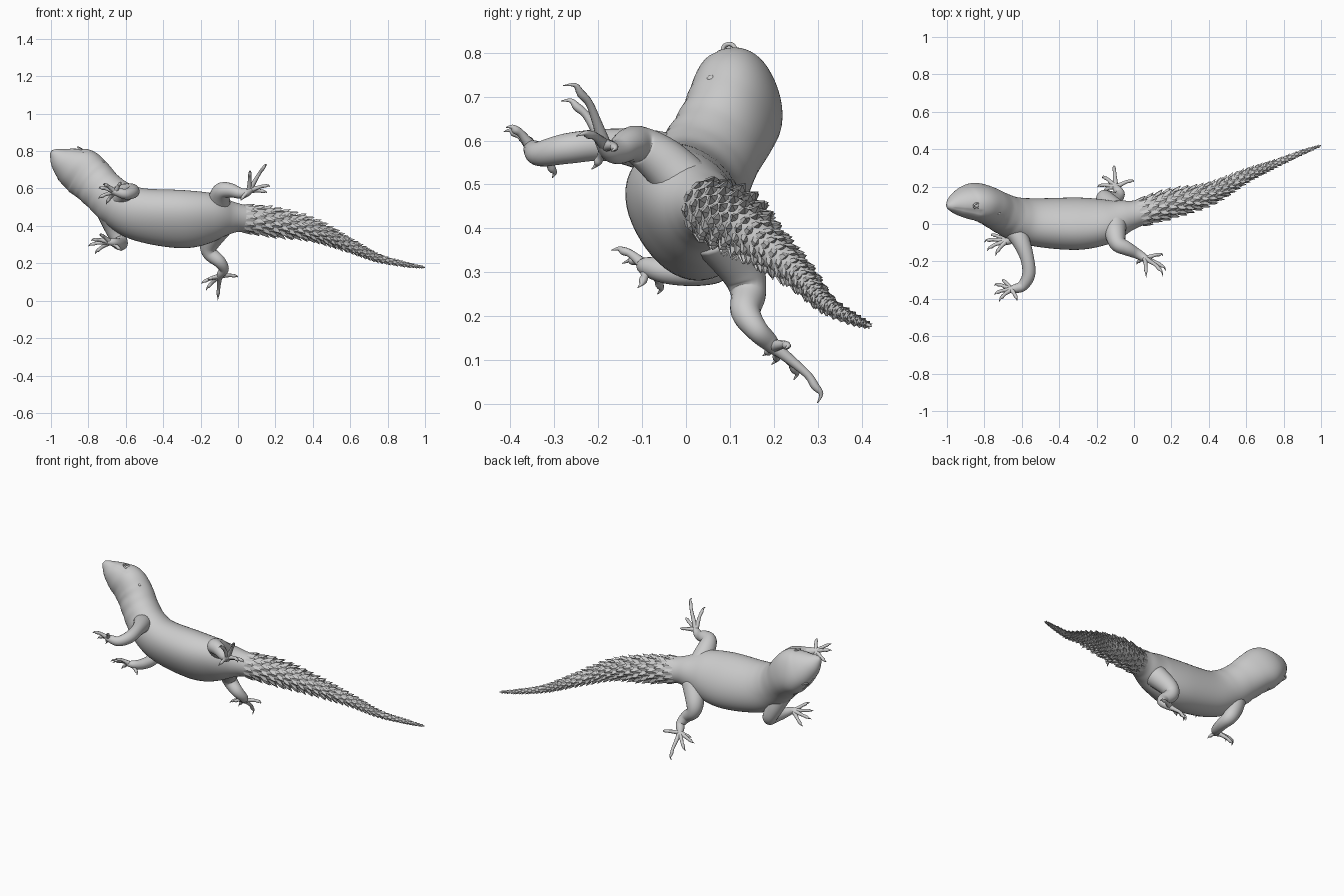
import bpy, bmesh, math
from mathutils import Vector

if "Cube" in bpy.data.objects:
    bpy.data.objects.remove(bpy.data.objects["Cube"])

UP = Vector((0, 0.85, 0.53))      # direction of the animal's back (body is rolled)


def spline(pts, n):
    """Catmull-Rom through tuples of any length, n steps per span."""
    out = []
    for i in range(len(pts) - 1):
        p0, p1 = pts[max(i - 1, 0)], pts[i]
        p2, p3 = pts[i + 1], pts[min(i + 2, len(pts) - 1)]
        for s in range(n):
            t = s / n
            out.append([0.5 * (2 * b + (c - a) * t + (2 * a - 5 * b + 4 * c - d) * t * t
                               + (3 * b - a - 3 * c + d) * t ** 3)
                        for a, b, c, d in zip(p0, p1, p2, p3)])
    out.append(list(pts[-1]))
    return out


def frames(path, hint=None):
    """Position, tangent, back direction, right-hand direction at each point."""
    res, u = [], Vector((0.31, 0.52, 0.8))
    for i, p in enumerate(path):
        a, b = path[max(i - 1, 0)], path[min(i + 1, len(path) - 1)]
        t = (Vector(b[:3]) - Vector(a[:3])).normalized()
        h = hint(p) if hint else u
        u = (h - t * h.dot(t)).normalized()
        res.append((Vector(p[:3]), t, u, u.cross(t)))
    return res


def finish(name, bm, smooth=True):
    bmesh.ops.recalc_face_normals(bm, faces=bm.faces)
    me = bpy.data.meshes.new(name)
    bm.to_mesh(me)
    bm.free()
    for f in me.polygons:
        f.use_smooth = smooth
    ob = bpy.data.objects.new(name, me)
    bpy.context.collection.objects.link(ob)
    return ob


def loft(bm, path, seg, hint=None, shape=None):
    """Skin elliptical rings (x, y, z, half width, half height) into a closed tube."""
    rings = []
    for p, (c, t, u, r) in zip(path, frames(path, hint)):
        ring = []
        for k in range(seg):
            a = 2 * math.pi * k / seg
            f = shape(p, a) if shape else 1
            ring.append(bm.verts.new(c + (r * (math.cos(a) * p[3]) + u * (math.sin(a) * p[4])) * f))
        rings.append(ring)
    for A, B in zip(rings, rings[1:]):
        for k in range(seg):
            bm.faces.new((A[k], A[k - 1], B[k - 1], B[k]))
    bm.faces.new(rings[0])
    bm.faces.new(rings[-1])


# ---- head, body and tail as one skin
spine = [(-0.998, 0.095, 0.797, 0.010, 0.010), (-0.982, 0.098, 0.785, 0.034, 0.029),
         (-0.945, 0.106, 0.755, 0.072, 0.060), (-0.89, 0.114, 0.719, 0.109, 0.086),
         (-0.835, 0.115, 0.688, 0.129, 0.097), (-0.78, 0.098, 0.643, 0.124, 0.101),
         (-0.72, 0.066, 0.583, 0.119, 0.105), (-0.64, 0.03, 0.516, 0.130, 0.112),
         (-0.52, 0.009, 0.461, 0.149, 0.120), (-0.3, 0.004, 0.438, 0.163, 0.126),
         (-0.15, 0.014, 0.444, 0.141, 0.109), (-0.05, 0.04, 0.445, 0.095, 0.085),
         (0.03, 0.06, 0.44, 0.074, 0.068), (0.2, 0.110, 0.418, 0.066, 0.063),
         (0.4, 0.160, 0.378, 0.050, 0.047), (0.6, 0.258, 0.294, 0.030, 0.028),
         (0.75, 0.32, 0.228, 0.018, 0.017), (0.9, 0.383, 0.193, 0.010, 0.010),
         (1.0, 0.42, 0.178, 0.003, 0.003)]


def back(p):
    w = min(max((-0.6 - p[0]) / 0.25, 0), 1)
    return UP.lerp(Vector((0, 0.91, 0.4)), w)


def skin_shape(p, a):
    f, s = 1.0, math.sin(a)
    if -0.985 < p[0] < -0.86 and abs(s + 0.15) < 0.07:        # mouth crease
        f -= 0.045
    if -0.80 < p[0] < -0.62 and s < 0.3:                      # throat folds
        f += 0.012 * math.sin(p[0] * 150) * min(1, (0.3 - s))
    if -0.6 < p[0] < 0:                                       # full flanks, flatter belly
        f += 0.035 * math.sin(-math.pi * p[0] / 0.6) * math.sin(2 * a) ** 2 * (s < 0)
    if -0.95 < p[0] < -0.72 and s > 0:                        # squared crown
        f += 0.05 * math.sin(math.pi * (p[0] + 0.95) / 0.23) * math.sin(2 * a) ** 2
    return f


path = spline(spine, 8)
bm = bmesh.new()
loft(bm, path, 48, back, skin_shape)
finish("body_skin", bm)

# ---- whorls of keeled spiny scales round the tail
tail = [p for p in spline(spine, 40) if p[0] > 0.02]
tf = frames(tail, back)
bm = bmesh.new()
run, nxt, row = 0.0, 0.0, 0
for i in range(1, len(tail) - 12):
    run += (tf[i][0] - tf[i - 1][0]).length
    if run < nxt:
        continue
    c, t, u, r = tf[i]
    rad, tall = tail[i][3:]
    step = 0.012 + 0.50 * rad
    nxt, row = run + step, row + 1
    n = 13 if rad > 0.04 else 10 if rad > 0.018 else 7
    half = math.pi / n
    grow = min(1, 0.5 + run * 5)
    for k in range(n):
        a0 = 2 * half * (k + 0.5 * (row % 2))
        h = (0.003 + 0.25 * rad) * grow

        def pt(da, along, off):
            a = a0 + da * half
            return bm.verts.new(c + t * (along * step) + r * (math.cos(a) * (rad + off))
                                + u * (math.sin(a) * (tall + off)))
        f0, f1 = pt(-0.8, -0.2, -0.03 * rad), pt(0.8, -0.2, -0.03 * rad)
        c0, c1 = pt(-0.95, 0.75, 0.25 * h), pt(0.95, 0.75, 0.25 * h)
        m, tip, low = pt(0, 0.5, 0.65 * h), pt(0, 1.25, h), pt(0, 0.75, -0.1 * rad)
        for f in ((f0, f1, m), (f1, c1, m), (c1, tip, m), (tip, c0, m), (c0, f0, m),
                  (c1, low, tip), (tip, low, c0), (f1, low, c1), (c0, low, f0), (f1, f0, low)):
            bm.faces.new(f)
finish("tail_scales", bm, False)


# ---- legs: limb path (x, y, z, radius) and toe tips
def leg(name, limb, tips):
    bm = bmesh.new()
    loft(bm, spline([(*p, p[3]) for p in limb], 7), 20)
    base, wrist = Vector(limb[-1][:3]), Vector(limb[-2][:3])
    for tip in tips:
        tip = Vector(tip)
        root = wrist.lerp(base, 0.5)
        d = tip - root
        lift = UP * (0.15 * d.length)
        toe = [(*root, 0.016), (*(root + d * 0.3 + lift * 0.5), 0.0115),
               (*(root + d * 0.6 + lift * 0.9), 0.009), (*(root + d * 0.78 + lift * 0.8), 0.0095),
               (*(root + d * 0.92 + lift * 0.8), 0.005), (*tip, 0.001)]
        loft(bm, spline([(*p, p[3]) for p in toe], 4), 10)
    finish(name, bm)


leg("front_leg_left",
    [(-0.66, 0.0, 0.54, 0.065), (-0.61, -0.08, 0.575, 0.05), (-0.572, -0.18, 0.590, 0.037),
     (-0.563, -0.27, 0.582, 0.035), (-0.595, -0.33, 0.570, 0.029), (-0.64, -0.347, 0.578, 0.023),
     (-0.672, -0.355, 0.588, 0.014)],
    [(-0.72, -0.415, 0.62), (-0.745, -0.38, 0.60), (-0.745, -0.33, 0.545),
     (-0.705, -0.305, 0.515), (-0.625, -0.41, 0.63)])
leg("front_leg_right",
    [(-0.69, 0.05, 0.47, 0.065), (-0.665, 0.075, 0.39, 0.05), (-0.635, 0.075, 0.325, 0.042),
     (-0.625, 0.03, 0.304, 0.035), (-0.64, -0.04, 0.303, 0.030), (-0.665, -0.085, 0.312, 0.023),
     (-0.70, -0.10, 0.315, 0.014)],
    [(-0.74, -0.17, 0.35), (-0.785, -0.145, 0.32), (-0.80, -0.10, 0.29),
     (-0.765, -0.065, 0.25), (-0.625, -0.11, 0.265)])
leg("hind_leg_left",
    [(-0.10, 0.02, 0.48, 0.065), (-0.10, -0.05, 0.55, 0.056), (-0.085, -0.105, 0.588, 0.045),
     (-0.04, -0.13, 0.590, 0.038), (0.01, -0.155, 0.575, 0.029), (0.045, -0.175, 0.578, 0.023),
     (0.075, -0.195, 0.60, 0.014)],
    [(0.155, -0.28, 0.725), (0.17, -0.25, 0.61), (0.155, -0.17, 0.575),
     (0.065, -0.285, 0.69), (0.015, -0.215, 0.535)])
leg("hind_leg_right",
    [(-0.10, 0.07, 0.39, 0.065), (-0.15, 0.125, 0.31, 0.052), (-0.15, 0.142, 0.255, 0.041),
     (-0.10, 0.136, 0.21, 0.034), (-0.075, 0.16, 0.17, 0.026), (-0.09, 0.185, 0.145, 0.022),
     (-0.105, 0.21, 0.12, 0.014)],
    [(-0.108, 0.299, 0.002), (-0.17, 0.245, 0.055), (-0.195, 0.195, 0.09),
     (0.0, 0.225, 0.125), (-0.16, 0.175, 0.11)])

# ---- eyes with lids, and ear openings, on both sides of the head
fr = frames(path, back)


def head_spot(x):
    return min(zip(path, fr), key=lambda q: abs(q[0][0] - x))


for side, label in ((-1, "left"), (1, "right")):
    for part, x, ang, size, deep in (("eye", -0.89, 0.25, 0.016, 0.88),
                                     ("ear", -0.79, 0.0, 0.010, 0.95)):
        p, (c, t, u, r) = head_spot(x)
        pos = c + r * (side * math.cos(ang) * p[3] * deep) + u * (math.sin(ang) * p[4] * deep)
        out = (pos - c).normalized()
        bm = bmesh.new()
        bmesh.ops.create_uvsphere(bm, u_segments=16, v_segments=10, radius=size)
        bmesh.ops.translate(bm, verts=bm.verts, vec=pos)
        if part == "eye":
            lid, up = [], (u - out * u.dot(out)).normalized()
            for k in range(13):                               # almond eyelid rim
                a = 2 * math.pi * k / 12
                q = pos + out * 0.010 + t * (0.025 * math.cos(a)) + up * (0.014 * math.sin(a))
                lid.append((*q, 0.005, 0.005))
            loft(bm, spline(lid, 2), 8)
        finish(part + "_" + label, bm)
